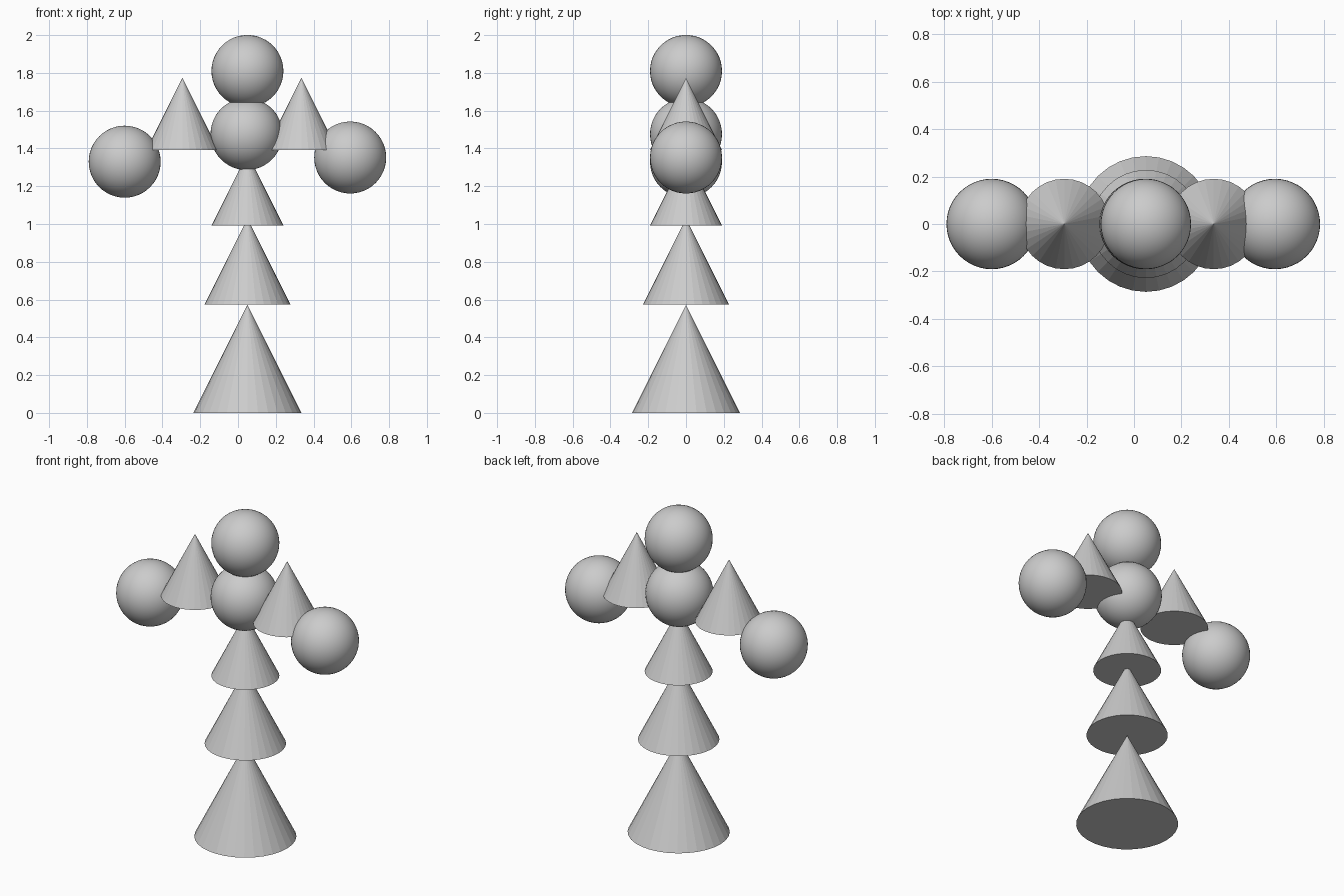
import bpy

if "Cube" in bpy.data.objects:
    bpy.data.objects.remove(bpy.data.objects["Cube"])

R = 0.1905  # common radius of the spheres and small cones


def ball(name, x, z, r=R):
    bpy.ops.mesh.primitive_uv_sphere_add(segments=48, ring_count=24, radius=r, location=(x, 0, z))
    ob = bpy.context.object
    ob.name = name
    bpy.ops.object.shade_smooth()


def cone(name, x, base_z, r=R):
    # every cone is as tall as its base is wide
    bpy.ops.mesh.primitive_cone_add(vertices=32, radius1=r, radius2=0, depth=2 * r,
                                    location=(x, 0, base_z + r))
    bpy.context.object.name = name


# Stacked cones of the lower body
for name, z, r in (("base_cone", 0.0, 0.286), ("middle_cone", 0.573, 0.228), ("upper_cone", 0.992, R)):
    cone(name, 0.05, z, r)

# Torso and head
ball("torso", 0.045, 1.476)
ball("head", 0.05, 1.81)

# Shoulder cones and hands
cone("left_shoulder", -0.294, 1.393)
cone("right_shoulder", 0.336, 1.393)
ball("left_hand", -0.60, 1.33)
ball("right_hand", 0.594, 1.352)
